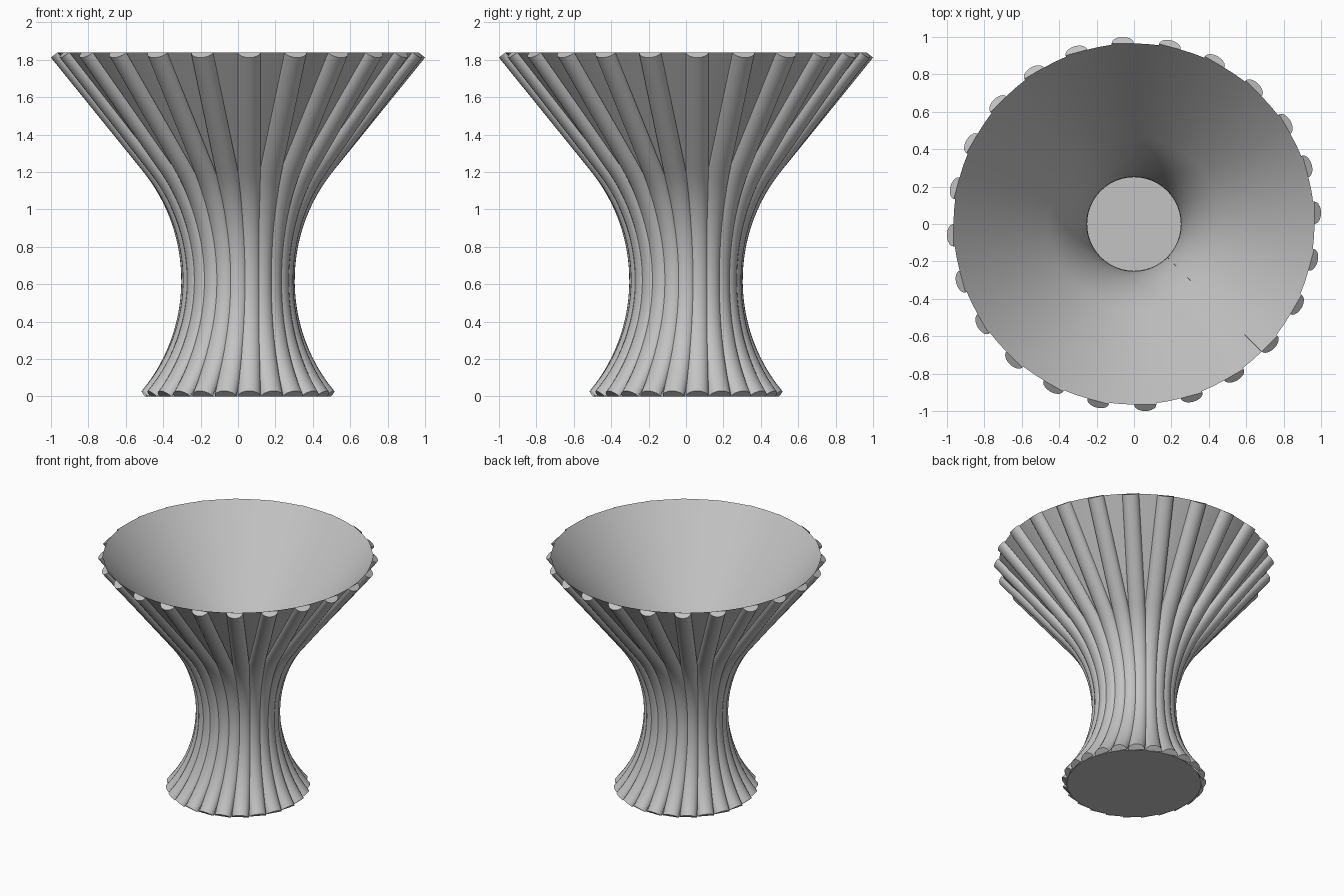
import bpy, bmesh, math
from mathutils import Matrix, Vector

cube = bpy.data.objects.get("Cube")
if cube:
    bpy.data.objects.remove(cube, do_unlink=True)

RIBS = 24
WAIST_R, WAIST_Z, ARC_R = 0.25, 0.62, 0.95
TOP_R, TOP_Z = 0.965, 1.84
HALF_WIDTH, BULGE = 0.06, 0.045

grey = bpy.data.materials.new("plain_grey")
grey.use_nodes = True
grey.diffuse_color = (0.55, 0.55, 0.55, 1)
grey.node_tree.nodes["Principled BSDF"].inputs["Base Color"].default_value = (0.55, 0.55, 0.55, 1)


def make_object(name, bm):
    bmesh.ops.recalc_face_normals(bm, faces=bm.faces)
    mesh = bpy.data.meshes.new(name)
    bm.to_mesh(mesh)
    bm.free()
    mesh.materials.append(grey)
    obj = bpy.data.objects.new(name, mesh)
    bpy.context.collection.objects.link(obj)
    bpy.ops.object.select_all(action="DESELECT")
    obj.select_set(True)
    bpy.context.view_layer.objects.active = obj
    bpy.ops.object.shade_smooth_by_angle(angle=math.radians(35))
    return obj


# Profile: an arc through the waist, then a straight flare to the rim
def flare_profile(steps=28):
    low = -math.asin(WAIST_Z / ARC_R)
    high = math.radians(39)
    points = []
    for i in range(steps + 1):
        a = low + (high - low) * i / steps
        radius = WAIST_R + ARC_R * (1 - math.cos(a))
        height = WAIST_Z + ARC_R * math.sin(a)
        points.append((radius, height, a))
    r0, z0, _ = points[-1]
    slope = math.atan2(TOP_R - r0, TOP_Z - z0)
    for i in range(1, 5):
        t = i / 4
        points.append((r0 + (TOP_R - r0) * t, z0 + (TOP_Z - z0) * t, slope))
    return points


profile = flare_profile()

# Liner: thin surface of revolution
bm = bmesh.new()
verts = [bm.verts.new((0, -r, z)) for r, z, _ in profile]
edges = [bm.edges.new(pair) for pair in zip(verts, verts[1:])]
bmesh.ops.spin(bm, geom=verts + edges, cent=(0, 0, 0), axis=(0, 0, 1),
               angle=math.tau, steps=RIBS * 4, use_merge=True)
bmesh.ops.remove_doubles(bm, verts=bm.verts, dist=1e-5)
make_object("flared_liner", bm)

# Base: flat disc closing the foot
bm = bmesh.new()
bmesh.ops.create_circle(bm, cap_ends=True, segments=RIBS * 4, radius=profile[0][0])
make_object("base_disc", bm)


# Ribs: half-round bars, each lying in a plane beside the axis
def add_rib(bm, turn, sides=10):
    rings = []
    for r, z, a in profile:
        outward = Vector((0, -math.cos(a), -math.sin(a)))
        ring = []
        for k in range(sides + 1):
            t = math.pi * k / sides
            point = Vector((HALF_WIDTH * (1 - math.cos(t)), -r, z))
            ring.append(bm.verts.new(turn @ (point + outward * BULGE * math.sin(t))))
        rings.append(ring)
    for lower, upper in zip(rings, rings[1:]):
        for k in range(sides + 1):
            n = (k + 1) % (sides + 1)
            bm.faces.new((lower[k], lower[n], upper[n], upper[k]))
    bm.faces.new(rings[0])
    bm.faces.new(rings[-1])


bm = bmesh.new()
for i in range(RIBS):
    add_rib(bm, Matrix.Rotation(math.tau * i / RIBS, 3, "Z"))
make_object("outer_ribs", bm)
